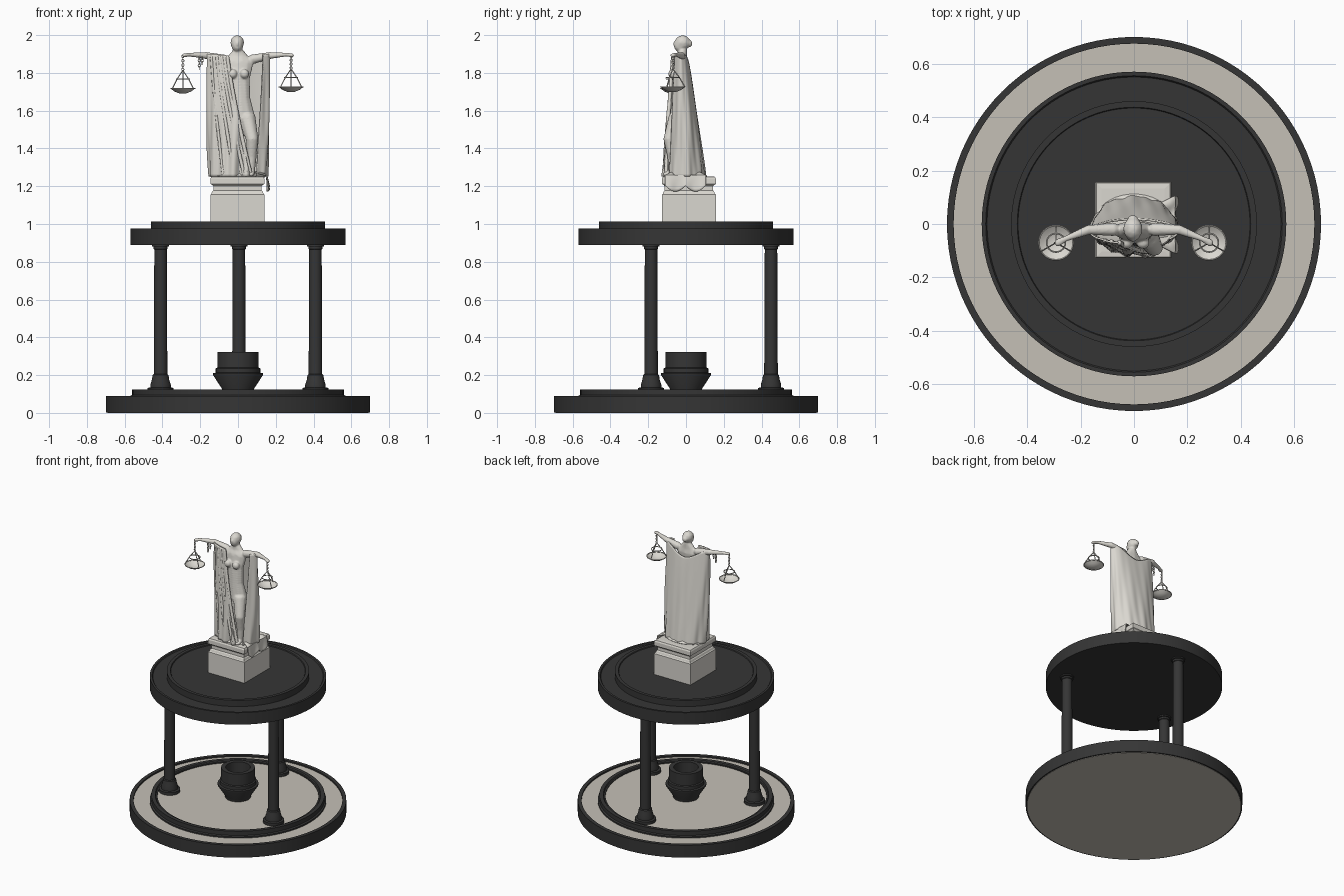
import bpy, bmesh, math
from math import sin, cos, pi, asin
from mathutils import Vector, Matrix

if "Cube" in bpy.data.objects:
    bpy.data.objects.remove(bpy.data.objects["Cube"])


def material(name, rgb):
    m = bpy.data.materials.new(name)
    m.diffuse_color = (*rgb, 1)
    m.use_nodes = True
    m.node_tree.nodes["Principled BSDF"].inputs["Base Color"].default_value = m.diffuse_color
    return m


DARK = material("dark_stone", (0.036, 0.036, 0.036))
FLOOR = material("beige_floor", (0.56, 0.53, 0.47))
MARBLE = material("pale_marble", (0.70, 0.68, 0.63))


def finish(name, bm, mat, smooth=True):
    me = bpy.data.meshes.new(name)
    bm.to_mesh(me)
    bm.free()
    me.materials.append(mat)
    ob = bpy.data.objects.new(name, me)
    bpy.context.collection.objects.link(ob)
    if smooth:
        bpy.ops.object.select_all(action='DESELECT')
        ob.select_set(True)
        bpy.context.view_layer.objects.active = ob
        bpy.ops.object.shade_smooth_by_angle(angle=math.radians(35))
    return ob


def grid_faces(bm, rows, wrap):
    for a, b in zip(rows, rows[1:]):
        n = len(a)
        for j in range(n if wrap else n - 1):
            k = (j + 1) % n
            bm.faces.new((a[j], a[k], b[k], b[j]))


def lathe(name, profile, mat, loc=(0, 0), n=96, smooth=True, turn=0.0):
    """Revolve (radius, z) points listed from bottom centre outward and up."""
    bm = bmesh.new()
    rows = [[bm.verts.new((loc[0] + r * cos(turn + 2 * pi * j / n),
                           loc[1] + r * sin(turn + 2 * pi * j / n), z))
             for j in range(n)] for r, z in profile]
    grid_faces(bm, rows, True)
    bmesh.ops.remove_doubles(bm, verts=bm.verts, dist=1e-5)
    return finish(name, bm, mat, smooth)


def sheet(name, fn, nu, nv, thick):
    """Cloth from a function of u, v in 0..1."""
    bm = bmesh.new()
    rows = [[bm.verts.new(fn(i / nu, j / nv)) for i in range(nu + 1)] for j in range(nv + 1)]
    grid_faces(bm, rows, False)
    ob = finish(name, bm, MARBLE)
    s = ob.modifiers.new("thickness", 'SOLIDIFY')
    s.thickness, s.offset = thick, 0
    return ob


def blob(bm, pts, steps=7):
    """Chain of overlapping ellipsoids through (x, y, z, rx, ry, rz) points."""
    chain = [pts[0]]
    for a, b in zip(pts, pts[1:]):
        chain += [tuple(p + (q - p) * k / steps for p, q in zip(a, b)) for k in range(1, steps + 1)]
    for x, y, z, rx, ry, rz in chain:
        m = Matrix.Translation((x, y, z)) @ Matrix.Diagonal((rx, ry, rz, 1))
        bmesh.ops.create_icosphere(bm, subdivisions=2, radius=1, matrix=m)


def rod(bm, a, b, r):
    a, b = Vector(a), Vector(b)
    d = b - a
    m = Matrix.Translation((a + b) / 2) @ d.to_track_quat('Z', 'Y').to_matrix().to_4x4()
    bmesh.ops.create_cone(bm, cap_ends=True, segments=6, radius1=r, radius2=r, depth=d.length, matrix=m)


def ring(bm, centre, R, r, rot=Matrix(), n=14, k=6, stretch=1.0):
    rows = []
    for i in range(n + 1):
        a = 2 * pi * i / n
        rows.append([bm.verts.new(Vector(centre) + rot @ Vector((
            (R + r * cos(2 * pi * j / k)) * cos(a),
            (R + r * cos(2 * pi * j / k)) * sin(a) * stretch, r * sin(2 * pi * j / k))))
            for j in range(k)])
    grid_faces(bm, rows, True)


def chain(bm, x, y, z0, z1, count):
    step = (z0 - z1) / count
    for i in range(count):
        rot = Matrix.Rotation(pi / 2 * (i % 2), 4, 'Z') @ Matrix.Rotation(pi / 2, 4, 'X')
        ring(bm, (x, y, z0 - step * (i + 0.5)), 0.006, 0.0022, rot, 10, 5, 0.65 * step / 0.006)


# Round base: dark rims with beige floors
lathe("base_floor", [(0, 0), (0.69, 0), (0.69, 0.08), (0.55, 0.08), (0.55, 0.112), (0, 0.112)], FLOOR)
lathe("base_rim", [(0.675, 0.002), (0.70, 0.002), (0.70, 0.09), (0.675, 0.09), (0.675, 0.002)], DARK)
lathe("inner_rim", [(0.52, 0.07), (0.57, 0.07), (0.57, 0.09), (0.56, 0.095), (0.56, 0.125),
                    (0.535, 0.125), (0.53, 0.118), (0.52, 0.118), (0.52, 0.07)], DARK)

# Pot in the middle
lathe("pot", [(0, 0.11), (0.083, 0.11), (0.085, 0.128), (0.132, 0.2), (0.132, 0.21), (0.118, 0.213),
              (0.118, 0.236), (0.109, 0.24), (0.109, 0.322), (0.08, 0.322), (0.075, 0.2), (0, 0.2)], DARK, n=48)

# Three columns
COLUMN = [(0, 0.105), (0.068, 0.105), (0.068, 0.132), (0.054, 0.135), (0.054, 0.15), (0.046, 0.175),
          (0.042, 0.2), (0.036, 0.205), (0.033, 0.865), (0.037, 0.868), (0.037, 0.88), (0.045, 0.882),
          (0.045, 0.895), (0, 0.895)]
for i, p in enumerate([(-0.41, -0.185), (0.41, -0.185), (0.005, 0.45)]):
    lathe(f"column_{i + 1}", COLUMN, DARK, p, 32)

# Upper platform
lathe("upper_platform", [(0, 0.89), (0.57, 0.89), (0.57, 0.975), (0.555, 0.975), (0.55, 0.968), (0.46, 0.968),
                         (0.46, 1.012), (0.437, 1.012), (0.434, 1.006), (0, 1.006)], DARK)

# Square pedestal
q = math.sqrt(2)
lathe("pedestal", [(r * q, z) for r, z in [
    (0, 1.0), (0.143, 1.0), (0.143, 1.155), (0.138, 1.16), (0.134, 1.172), (0.128, 1.178), (0.128, 1.2),
    (0.135, 1.208), (0.143, 1.212), (0.143, 1.24), (0.138, 1.25), (0.118, 1.252), (0, 1.252)]],
    MARBLE, (-0.003, 0.015), 4, False, pi / 4)

# Figure: torso, head, legs and arms fused into one skin
bm = bmesh.new()
blob(bm, [(0.02, -0.035, 1.56, 0.075, 0.05, 0.04), (0.012, -0.04, 1.66, 0.056, 0.04, 0.04),
          (0.005, -0.035, 1.77, 0.06, 0.04, 0.04), (0, -0.025, 1.85, 0.085, 0.036, 0.035),
          (0, -0.02, 1.88, 0.06, 0.026, 0.025), (0, -0.018, 1.92, 0.022, 0.024, 0.02)])
blob(bm, [(-0.004, -0.03, 1.948, 0.031, 0.036, 0.04), (-0.004, -0.018, 1.96, 0.037, 0.043, 0.04)], 3)
blob(bm, [(-0.004, 0.018, 1.955, 0.02, 0.016, 0.02)])          # hair knot
blob(bm, [(-0.004, -0.064, 1.955, 0.005, 0.006, 0.012)])       # nose
for sx in (-1, 1):
    blob(bm, [(0.003 + sx * 0.031, -0.072, 1.795, 0.025, 0.022, 0.026)])
blob(bm, [(0.05, -0.05, 1.56, 0.045, 0.045, 0.04), (0.075, -0.088, 1.45, 0.034, 0.032, 0.035),
          (0.072, -0.07, 1.36, 0.028, 0.03, 0.03), (0.07, -0.07, 1.275, 0.02, 0.022, 0.02),
          (0.07, -0.1, 1.263, 0.018, 0.025, 0.012)])
blob(bm, [(-0.015, -0.04, 1.56, 0.045, 0.045, 0.04), (0.0, -0.055, 1.43, 0.036, 0.036, 0.035),
          (0.02, -0.05, 1.275, 0.022, 0.022, 0.02)])
for sx in (-1, 1):
    blob(bm, [(sx * 0.08, -0.02, 1.873, 0.028, 0.026, 0.026), (sx * 0.17, -0.022, 1.892, 0.02, 0.019, 0.019),
              (sx * 0.255, -0.055, 1.897, 0.012, 0.011, 0.011), (sx * 0.285, -0.07, 1.893, 0.012, 0.016, 0.01)])
body = finish("figure", bm, MARBLE, False)
rm = body.modifiers.new("fuse", 'REMESH')
rm.mode, rm.voxel_size, rm.use_smooth_shade = 'VOXEL', 0.005, True
sm = body.modifiers.new("soften", 'SMOOTH')
sm.factor, sm.iterations = 0.5, 4


# Cloak: wraps from the diagonal front edge around the back to the other arm
def cloak(u, v):
    rx = 0.164 - 0.012 * v ** 3
    ry = 0.045 + 0.062 * v ** 0.9
    cy = -0.028 + 0.022 * v
    start = asin((-0.06 + 0.12 * v) / rx)
    end = asin((0.13 - 0.03 * v) / rx) - 2 * pi
    t = start + (end - start) * u
    back = max(0, -cos(t))
    top = 1.9 - 0.06 * back ** 4 - 0.012 * (1 - abs(sin(t)))
    z = top + (1.252 - top) * v
    fold = 1 + (0.015 + 0.05 * v) * (sin(9 * t + 5 * v) * (1 - 0.6 * back) + 0.3 * sin(17 * t - 3 * v))
    fy = fold + 0.10 * v * max(0, cos(t)) * sin(14 * t + 4 * v)
    return (0.001 + rx * sin(t) * (0.5 + 0.5 * fold), cy - ry * cos(t) * fy, z)


sheet("cloak", cloak, 150, 50, 0.007)


# Long diagonal folds lying on the front of the cloak
bm = bmesh.new()
for x0, x1, r in [(-0.055, 0.065, 0.011), (-0.085, 0.03, 0.010), (-0.11, -0.02, 0.010), (-0.14, -0.08, 0.009)]:
    pts = []
    for k in range(6):
        v = k / 5
        x = x0 + (x1 - x0) * v ** 1.2
        y = -0.028 + 0.022 * v - (0.045 + 0.062 * v) * math.sqrt(max(0, 1 - (x / 0.164) ** 2))
        pts.append((x, y, 1.875 - 0.605 * v, r, r, 0.02))
    blob(bm, pts, 8)
folds = finish("cloak_folds", bm, MARBLE, False)
rm = folds.modifiers.new("fuse", 'REMESH')
rm.mode, rm.voxel_size, rm.use_smooth_shade = 'VOXEL', 0.005, True


# Cloth gathered on the pedestal and its tail hanging over the side
lathe("cloth_heap", [(0.14, 1.245), (0.15, 1.255), (0.12, 1.275), (0, 1.29)], MARBLE, (0, 0), 40).scale = (1, 0.75, 1)


def tail(u, v):
    y = -0.11 + 0.215 * u
    w = sin(u * 5 * pi)
    if v < 0.5:
        return (0.09 + 0.062 * v * 2, y * (0.7 + 0.6 * v), 1.272 - 0.03 * v + 0.006 * w)
    d = (v - 0.5) * 2
    return (0.152 + 0.008 * d + 0.006 * w * d, y, 1.257 - d * (0.055 + 0.03 * abs(sin(u * 2 * pi))))


sheet("cloth_tail", tail, 40, 12, 0.006)

# Hanging scales: chains, struts and shallow pans
for side, x, z in [("left", -0.292, 1.718), ("right", 0.281, 1.726)]:
    bm = bmesh.new()
    chain(bm, x, -0.07, 1.893, z + 0.095, 7)
    ring(bm, (x, -0.07, z + 0.05), 0.035, 0.003, n=24)
    ring(bm, (x, -0.07, z), 0.064, 0.003, n=32)
    for k in range(3):
        c, s = cos(k * 2 * pi / 3 + pi / 2), sin(k * 2 * pi / 3 + pi / 2)
        mid = (x + 0.035 * c, -0.07 + 0.035 * s, z + 0.05)
        rod(bm, (x, -0.07, z + 0.095), mid, 0.003)
        rod(bm, mid, (x + 0.064 * c, -0.07 + 0.064 * s, z), 0.003)
    finish(f"{side}_scale_chains", bm, MARBLE)
    lathe(f"{side}_scale_pan", [(0, z - 0.027), (0.02, z - 0.026), (0.045, z - 0.016), (0.066, z)],
          MARBLE, (x, -0.07), 40)

# Loose chain hanging from one forearm
bm = bmesh.new()
chain(bm, -0.205, -0.045, 1.9, 1.82, 6)
chain(bm, -0.19, -0.04, 1.9, 1.845, 4)
finish("loose_chain", bm, MARBLE)
